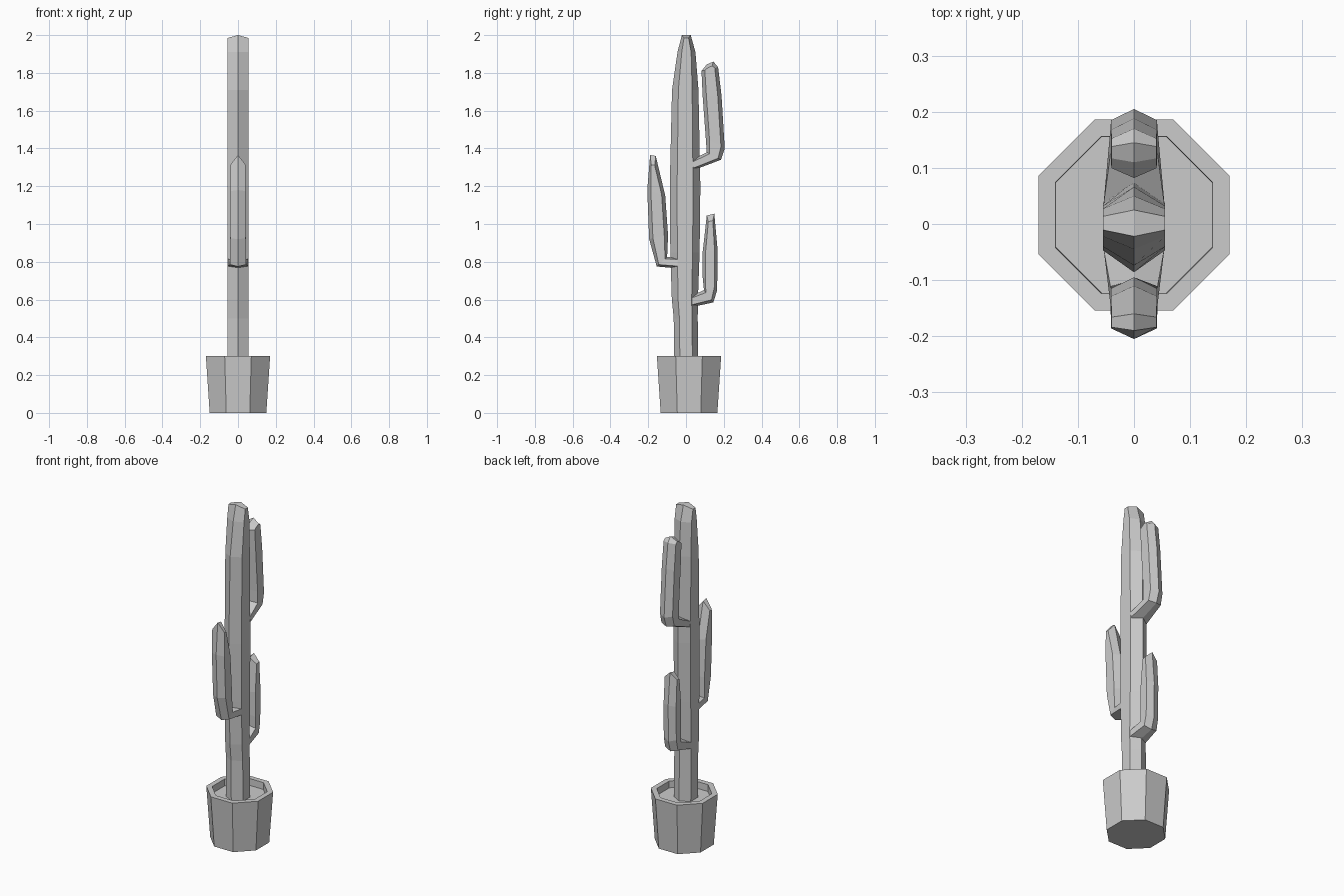
import bpy, bmesh, math

if "Cube" in bpy.data.objects:
    bpy.data.objects.remove(bpy.data.objects["Cube"])


def make_object(name, bm):
    bmesh.ops.recalc_face_normals(bm, faces=bm.faces)
    mesh = bpy.data.meshes.new(name)
    bm.to_mesh(mesh)
    bm.free()
    obj = bpy.data.objects.new(name, mesh)
    bpy.context.collection.objects.link(obj)
    return obj


def bridge(bm, a, b):
    n = len(a)
    for i in range(n):
        bm.faces.new((a[i], a[(i + 1) % n], b[(i + 1) % n], b[i]))


def stem(name, sections, inset, drop):
    """Six-sided ridged stem; section = (outer y, outer z, inner y, inner z, half width)."""
    bm = bmesh.new()
    rings = []
    for k, (oy, oz, iy, iz, w) in enumerate(sections):
        d = drop if k == len(sections) - 1 else 0
        mix = lambda t: (oy + (iy - oy) * t, oz + (iz - oz) * t - d)
        so, si = mix(inset), mix(1 - inset)
        pts = [(0, oy, oz), (w, *so), (w, *si), (0, iy, iz), (-w, *si), (-w, *so)]
        rings.append([bm.verts.new(p) for p in pts])
    for a, b in zip(rings, rings[1:]):
        bridge(bm, a, b)
    # roof-shaped ends, folded along the ridge
    for r in (rings[0], rings[-1]):
        bm.faces.new(r[0:4])
        bm.faces.new((r[3], r[4], r[5], r[0]))
    return make_object(name, bm)


# Pot: octagonal shell with a rim and recessed soil
bm = bmesh.new()
rings = []
for apothem, z in ((.150, 0), (.170, .30), (.140, .30), (.139, .26)):
    r = apothem / math.cos(math.pi / 8)
    rings.append([bm.verts.new((r * math.cos(math.pi / 8 + i * math.pi / 4),
                                .016 + r * math.sin(math.pi / 8 + i * math.pi / 4), z))
                  for i in range(8)])
for a, b in zip(rings, rings[1:]):
    bridge(bm, a, b)
bm.faces.new(rings[0])
bm.faces.new(rings[-1])
make_object("pot", bm)

# Trunk
trunk = [(-.063, .065, .25), (-.065, .062, .50), (-.075, .063, .60), (-.083, .072, .85),
         (-.086, .076, 1.2), (-.074, .066, 1.71), (-.045, .05, 1.91), (-.022, .025, 2.0)]
stem("trunk", [(f, z, b, z, .055) for f, b, z in trunk], .24, .015)

# Arms
stem("front_arm", [(-.045, .765, -.045, .825, .054), (-.155, .775, -.10, .825, .042),
                   (-.195, .92, -.095, .94, .041), (-.205, 1.18, -.11, 1.15, .041),
                   (-.19, 1.365, -.16, 1.36, .040)], .2, .05)
stem("upper_back_arm", [(.04, 1.285, .035, 1.34, .054), (.185, 1.34, .11, 1.38, .042),
                        (.205, 1.40, .105, 1.45, .041), (.188, 1.68, .088, 1.68, .041),
                        (.17, 1.83, .082, 1.81, .040), (.145, 1.86, .11, 1.845, .040)], .2, .02)
stem("lower_back_arm", [(.03, .56, .03, .62, .054), (.145, .585, .095, .65, .042),
                        (.165, .65, .088, .72, .041), (.167, .865, .088, .85, .041),
                        (.15, 1.055, .11, 1.045, .040)], .2, .035)
